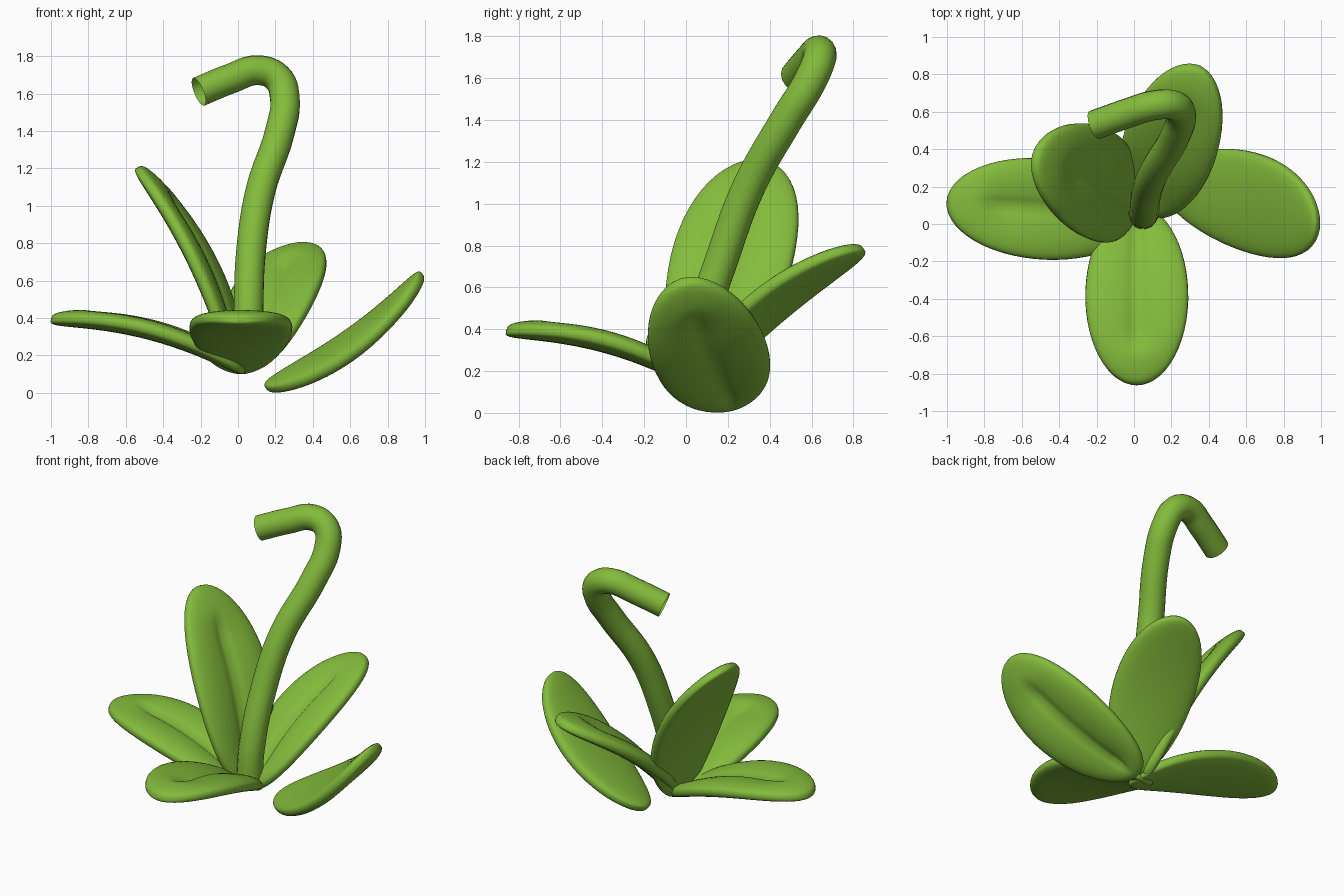
import bpy, bmesh, math
from mathutils import Vector

if "Cube" in bpy.data.objects:
    bpy.data.objects.remove(bpy.data.objects["Cube"])

green = bpy.data.materials.new("leaf_green")
green.diffuse_color = (0.23, 0.50, 0.045, 1)
green.use_nodes = True
green.node_tree.nodes["Principled BSDF"].inputs["Base Color"].default_value = green.diffuse_color


def leaf(name, base, tip, normal, width, sag=0.085):
    """Padded oval leaf, arched towards its normal, with a midrib groove on that face."""
    base, tip = Vector(base), Vector(tip)
    axis = tip - base
    length = axis.length
    d = axis.normalized()
    n = Vector(normal)
    n = (n - d * n.dot(d)).normalized()
    side = n.cross(d)
    rings, seg = 28, 40
    bm = bmesh.new()
    spine = lambda t: base + axis * t + n * (sag * length * 4 * t * (1 - t))
    loops = []
    for i in range(1, rings):
        u = math.pi * i / rings
        t = (1 - math.cos(u)) / 2
        w = width / 2 * math.sin(u) * (1 - 0.06 * math.cos(u))
        h = 0.06 * math.sin(u) ** 0.5
        # groove fades out near both ends
        fade = max(0, min(1, (t - 0.04) / 0.1, (0.86 - t) / 0.12))
        loop = []
        for k in range(seg):
            a = 2 * math.pi * k / seg
            c, s = math.cos(a), math.sin(a)
            z = h * math.copysign(abs(s) ** 0.65, s)
            if s > 0:
                z -= fade * (0.03 * math.exp(-(c / 0.45) ** 2) + 0.025 * math.exp(-(c / 0.1) ** 2))
            loop.append(bm.verts.new(spine(t) + side * (w * c) + n * z))
        loops.append(loop)
    start, end = bm.verts.new(base), bm.verts.new(tip)
    for k in range(seg):
        j = (k + 1) % seg
        bm.faces.new((start, loops[0][j], loops[0][k]))
        bm.faces.new((end, loops[-1][k], loops[-1][j]))
        for p, q in zip(loops, loops[1:]):
            bm.faces.new((p[k], p[j], q[j], q[k]))
    bmesh.ops.recalc_face_normals(bm, faces=bm.faces)
    for f in bm.faces:
        f.smooth = True
    me = bpy.data.meshes.new(name)
    bm.to_mesh(me)
    bm.free()
    me.materials.append(green)
    bpy.context.collection.objects.link(bpy.data.objects.new(name, me))


# Leaves around the base; the right one is turned over and sits lower
leaf("front_leaf", (0.015, 0.10, 0.12), (0.015, -0.86, 0.395), (0, 0, 1), 0.55)
leaf("left_leaf", (0.04, 0.04, 0.12), (-1.0, 0.12, 0.395), (0, 0, 1), 0.54, 0.08)
leaf("tall_left_leaf", (0.0, 0.08, 0.12), (-0.53, 0.365, 1.205), (0.9, -0.15, 0.45), 0.59, 0.07)
leaf("back_leaf", (0.07, 0.05, 0.13), (0.345, 0.84, 0.79), (-0.3, -0.585, 0.8), 0.51, 0.07)
leaf("right_leaf", (0.15, 0.23, 0.03), (0.985, -0.02, 0.63), (0.66, 0.18, -0.84), 0.55, 0.075)

# Hooked stem, an open tube
points = [(0.05, 0.05, 0.18), (0.055, 0.07, 0.4), (0.07, 0.18, 0.76), (0.12, 0.30, 1.08),
          (0.225, 0.48, 1.4), (0.25, 0.59, 1.58), (0.21, 0.635, 1.685), (0.11, 0.635, 1.725),
          (-0.04, 0.59, 1.68), (-0.21, 0.53, 1.61)]
cu = bpy.data.curves.new("stem", 'CURVE')
cu.dimensions = '3D'
cu.bevel_depth = 0.08
cu.bevel_resolution = 6
cu.resolution_u = 6
sp = cu.splines.new('BEZIER')
sp.bezier_points.add(len(points) - 1)
for bp, co in zip(sp.bezier_points, points):
    bp.co = co
    bp.handle_left_type = bp.handle_right_type = 'AUTO'
cu.materials.append(green)
bpy.context.collection.objects.link(bpy.data.objects.new("stem", cu))
